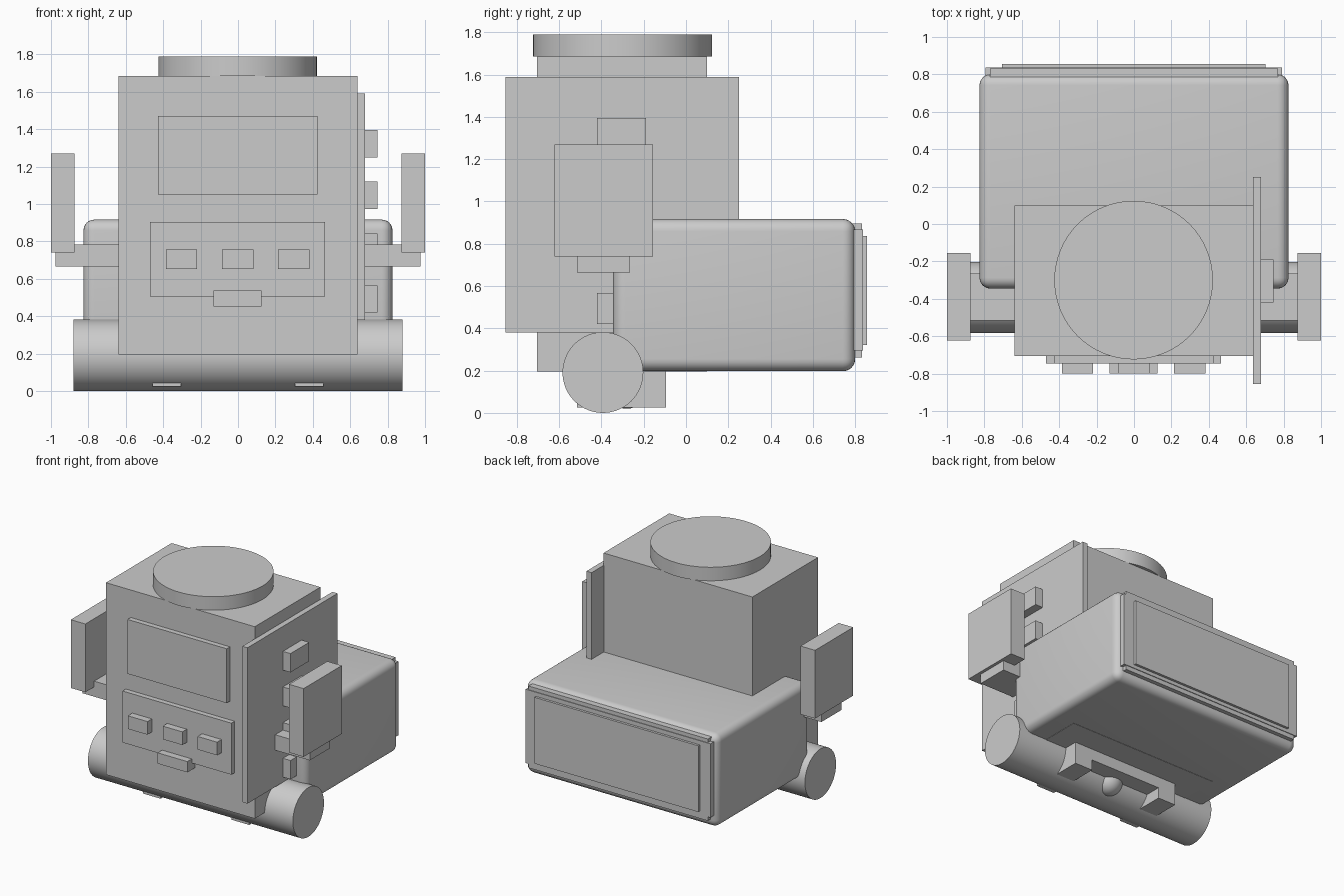
import bpy, math

if "Cube" in bpy.data.objects:
    bpy.data.objects.remove(bpy.data.objects["Cube"])

mat = bpy.data.materials.new("light grey")
mat.diffuse_color = (0.6, 0.6, 0.6, 1)
mat.use_nodes = True
mat.node_tree.nodes["Principled BSDF"].inputs["Base Color"].default_value = mat.diffuse_color


def finish(name):
    ob = bpy.context.object
    ob.name = name
    ob.data.materials.append(mat)
    return ob


def box(name, x, y, z, bevel=0):
    """Box from (min, max) pairs, optionally with rounded edges."""
    bpy.ops.mesh.primitive_cube_add(size=1, location=[sum(r) / 2 for r in (x, y, z)])
    ob = finish(name)
    ob.scale = [r[1] - r[0] for r in (x, y, z)]
    bpy.ops.object.transform_apply(location=False, rotation=False, scale=True)
    if bevel:
        mod = ob.modifiers.new("rounding", 'BEVEL')
        mod.width, mod.segments = bevel, 6
        bpy.ops.object.modifier_apply(modifier=mod.name)
        bpy.ops.object.shade_smooth_by_angle(angle=math.radians(30))
    return ob


def cylinder(name, r, depth, loc, rot=(0, 0, 0)):
    bpy.ops.mesh.primitive_cylinder_add(vertices=64, radius=r, depth=depth,
                                        location=loc, rotation=rot)
    bpy.ops.object.shade_smooth_by_angle(angle=math.radians(30))
    return finish(name)


# main upright body, cap and rear compartment
box("body", (-0.64, 0.638), (-0.705, 0.10), (0.195, 1.685))
cylinder("top_cap", 0.424, 0.105, (-0.002, -0.30, 1.7375))
box("rear_compartment", (-0.826, 0.826), (-0.345, 0.80), (0.197, 0.917), 0.058)

# stepped cover on the back
box("back_cover_tall", (-0.77, 0.77), (0.78, 0.832), (0.262, 0.897))
box("back_cover_wide", (-0.795, 0.792), (0.78, 0.837), (0.295, 0.868))
box("back_panel", (-0.705, 0.702), (0.83, 0.856), (0.322, 0.836))

# roller across the base
cylinder("roller", 0.191, 1.76, (0, -0.393, 0.191), (0, math.pi / 2, 0))

# front screen, control panel, buttons and handle
box("screen", (-0.427, 0.425), (-0.745, -0.69), (1.05, 1.472))
box("control_panel", (-0.47, 0.465), (-0.745, -0.69), (0.505, 0.905))
for x in (-0.302, -0.002, 0.297):
    box("button", (x - 0.084, x + 0.084), (-0.80, -0.73), (0.654, 0.756))
box("front_handle", (-0.13, 0.125), (-0.80, -0.70), (0.453, 0.537))

# door plate with hinges on the right side
box("side_door", (0.636, 0.68), (-0.855, 0.25), (0.38, 1.59))
for z in (1.323, 1.047, 0.77, 0.493):
    box("hinge", (0.67, 0.745), (-0.42, -0.19), (z - 0.073, z + 0.073))

# arms, their end plates and the feet, on both sides
for s in (-1, 1):
    def span(a, b):
        return tuple(sorted((s * a, s * b)))
    box("arm", span(0.60, 0.977), (-0.515, -0.265), (0.665, 0.785))
    box("arm_plate", span(0.875, 1.0), (-0.623, -0.155), (0.74, 1.27))
    box("foot", span(0.305, 0.457), (-0.515, -0.095), (0.025, 0.112))

# bracket joining the feet, with a small central knob
box("foot_bracket", (-0.457, 0.457), (-0.45, -0.095), (0.108, 0.20))
bpy.ops.mesh.primitive_uv_sphere_add(segments=32, ring_count=16, radius=0.1,
                                     location=(0, -0.28, 0.12))
bpy.ops.object.shade_smooth()
finish("base_knob")
